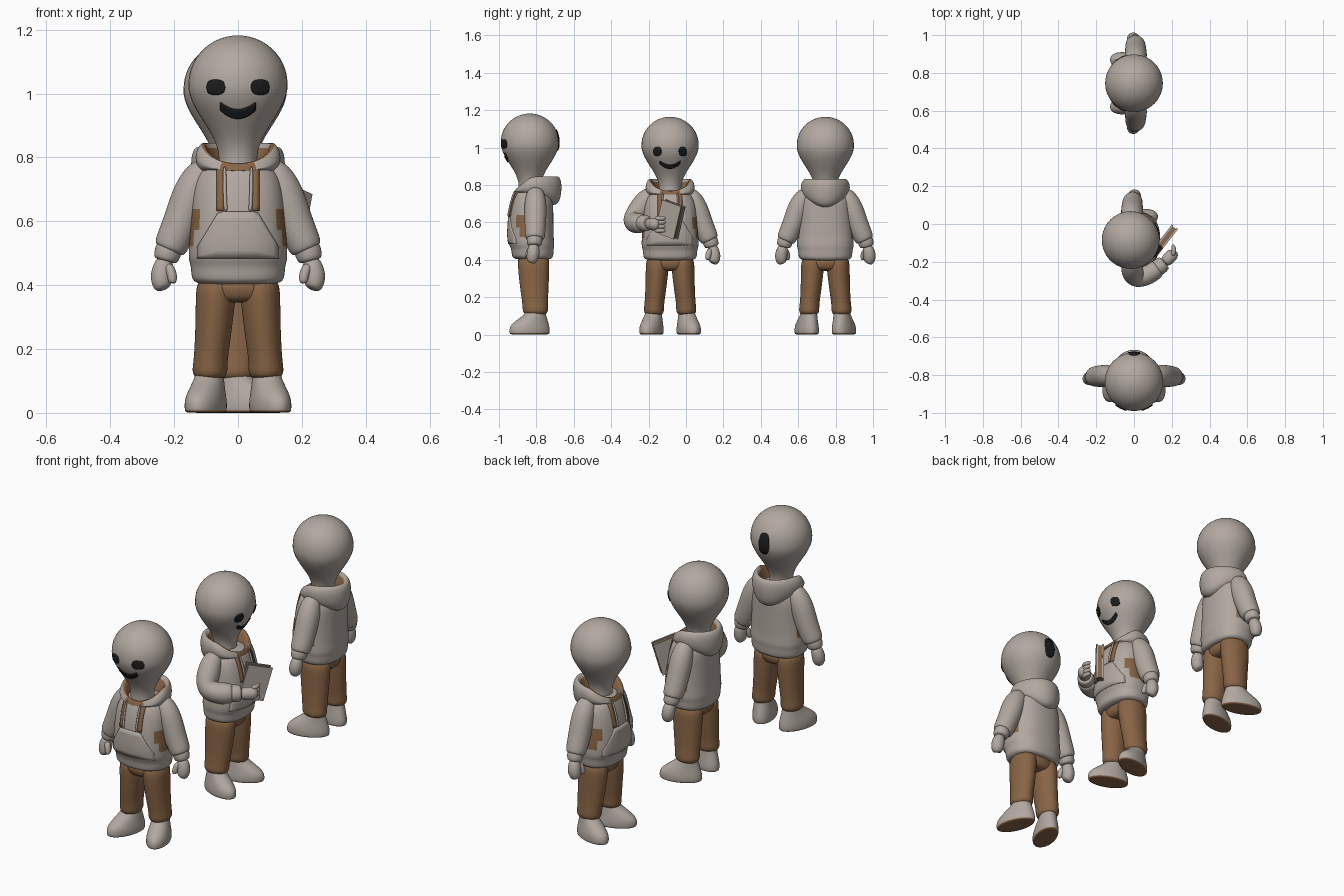
import bpy, bmesh, math
from mathutils import Matrix, Vector, Quaternion

if "Cube" in bpy.data.objects:
    bpy.data.objects.remove(bpy.data.objects["Cube"])


def material(name, rgb):
    m = bpy.data.materials.new(name)
    m.diffuse_color = (*rgb, 1)
    m.use_nodes = True
    m.node_tree.nodes["Principled BSDF"].inputs["Base Color"].default_value = m.diffuse_color
    return m


GREY = material("warm grey", (0.44, 0.39, 0.35))
BROWN = material("brown", (0.25, 0.13, 0.06))
BLACK = material("black", (0.012, 0.012, 0.012))


def skin(name, rings, mats, fig, rule=None, caps=True, sub=2):
    """Join closed rings of points into a smooth surface."""
    bm = bmesh.new()
    loops = [[bm.verts.new(p) for p in r] for r in rings]
    for a, b in zip(loops, loops[1:]):
        n = len(a)
        for i in range(n):
            bm.faces.new((a[i], a[(i + 1) % n], b[(i + 1) % n], b[i]))
    if caps:
        bm.faces.new(loops[0])
        bm.faces.new(loops[-1])
    bmesh.ops.recalc_face_normals(bm, faces=bm.faces)
    return finish(name, bm, mats, fig, rule, sub)


def finish(name, bm, mats, fig, rule=None, sub=0):
    for f in bm.faces:
        f.smooth = True
        if rule and rule(f.calc_center_median()):
            f.material_index = 1
    me = bpy.data.meshes.new(name)
    bm.to_mesh(me)
    bm.free()
    for m in mats:
        me.materials.append(m)
    ob = bpy.data.objects.new(name, me)
    bpy.context.collection.objects.link(ob)
    ob.matrix_world = fig
    if sub:
        md = ob.modifiers.new("smooth", 'SUBSURF')
        md.levels = md.render_levels = sub
    return ob


def ellipse(cx, cy, z, rx, ry, n=24, e=1.0):
    pts = []
    for i in range(n):
        a = 2 * math.pi * i / n
        c, s = math.cos(a), math.sin(a)
        pts.append(Vector((cx + rx * math.copysign(abs(c) ** e, c),
                           cy + ry * math.copysign(abs(s) ** e, s), z)))
    return pts


def tube(name, path, mats, fig, n=12):
    """Tube through (x, y, z, radius) points."""
    P = [Vector(p[:3]) for p in path]
    rings, q, prev = [], None, None
    for i, p in enumerate(P):
        t = (P[min(i + 1, len(P) - 1)] - P[max(i - 1, 0)]).normalized()
        if q is None:
            q = Vector((0, 0, 1)).rotation_difference(t)
        else:
            q = prev.rotation_difference(t) @ q
        prev = t
        rings.append([p + q @ v for v in ellipse(0, 0, 0, path[i][3], path[i][3], n)])
    return skin(name, rings, mats, fig)


def plate(name, target, x0, x1, lo, hi, mat, fig, side=-1, nx=16, nz=6):
    """Thin plate wrapped onto the front (side -1) or back of a target."""
    bm = bmesh.new()
    grid = []
    for i in range(nx + 1):
        x = x0 + (x1 - x0) * i / nx
        grid.append([bm.verts.new((x, 0.5 * side, lo(x) + (hi(x) - lo(x)) * j / nz))
                     for j in range(nz + 1)])
    for i in range(nx):
        for j in range(nz):
            bm.faces.new((grid[i][j], grid[i + 1][j], grid[i + 1][j + 1], grid[i][j + 1]))
    ob = finish(name, bm, [mat], fig)
    w = ob.modifiers.new("wrap", 'SHRINKWRAP')
    w.target, w.wrap_method, w.use_project_y = target, 'PROJECT', True
    w.use_positive_direction, w.use_negative_direction = side < 0, side > 0
    s = ob.modifiers.new("thickness", 'SOLIDIFY')
    s.thickness, s.offset = 0.0098, 0
    return ob


def oval(name, target, cx, cz, w, h, fig, side=-1):
    def half(x):
        return h * max(0.0, 1 - abs((x - cx) / w) ** 2.6) ** 0.4 + 0.0005
    plate(name, target, cx - w, cx + w, lambda x: cz - half(x), lambda x: cz + half(x),
          BLACK, fig, side)


def head_radius(z):
    if z >= 1.03:
        return 0.155 * math.sqrt(max(0.0, 1 - ((z - 1.03) / 0.152) ** 2))
    return 0.06 + 0.096 * (1 + math.cos(math.pi * min(1, (1.03 - z) / 0.235))) / 2


def make_hood(fig):
    layers = [[] for _ in range(6)]
    for i in range(28):
        a = 2 * math.pi * i / 28
        sx, cy = math.sin(a), -math.cos(a)
        b = (1 - math.cos(a)) / 2
        zt = 0.785 + 0.065 * min(1, 2.2 * b)
        drop = b ** 4
        spec = [(0.075, 0.075, 0.76), (0.100, 0.085 + 0.03 * b, zt - 0.008),
                (0.115, 0.095 + 0.04 * b, zt), (0.138, 0.105 + 0.05 * b, zt - 0.035),
                (0.130, 0.105 + 0.04 * b, 0.765 - 0.07 * drop),
                (0.100, 0.085 + 0.01 * b, 0.75 - 0.06 * drop)]
        for L, (rx, ry, z) in zip(layers, spec):
            L.append(Vector((rx * sx, ry * cy, z)))
    skin("hood", layers, [GREY, BROWN], fig, caps=False,
         rule=lambda c: math.hypot(c.x, c.y) < 0.107 and c.z > 0.764)


def make_figure(y, turn, scale, head_y, face, holding):
    fig = Matrix.Translation((0, y, 0)) @ Matrix.Rotation(turn, 4, 'Z') @ Matrix.Scale(scale, 4)

    # head and neck
    zs = [1.03 + 0.152 * math.sin(math.pi / 2 * k / 14) for k in range(14)] + [1.1815]
    zs = [0.76 + 0.27 * k / 16 for k in range(16)] + zs
    head = skin("head", [ellipse(0, head_y, z, max(head_radius(z), 0.004),
                max(head_radius(z), 0.004), 40) for z in zs], [GREY], fig, sub=0)

    # hooded top
    body_rings = [(0, .400, .110, .085), (-.005, .410, .138, .106), (-.005, .425, .147, .112),
                  (-.006, .462, .148, .114), (-.010, .478, .156, .122), (-.015, .520, .155, .123),
                  (-.015, .570, .151, .122), (-.013, .640, .147, .119), (-.006, .705, .143, .112),
                  (0, .755, .125, .102), (0, .785, .085, .080)]
    body = skin("hoodie_body", [ellipse(0, c, z, rx, ry, 28, 0.85) for c, z, rx, ry in body_rings],
                [GREY, BROWN], fig,
                rule=lambda c: 0.5 < c.z < 0.65 and abs(c.x) > 0.125 and -0.085 < c.y < 0.04)
    make_hood(fig)
    plate("front_pocket", body, -0.125, 0.125, lambda x: 0.485,
          lambda x: 0.63 if abs(x) < 0.06 else 0.63 - (abs(x) - 0.06) * 1.7, GREY, fig)
    for s in (1, -1):
        plate("drawstring", body, s * 0.045, s * 0.066, lambda x: 0.632, lambda x: 0.775,
              BROWN, fig, nx=2, nz=10)
        tube("cord", [(s * .042, -.098, .775, .006), (s * .042, -.118, .72, .006),
                      (s * .040, -.131, .66, .006), (s * .038, -.135, .63, .007)], [GREY], fig, 8)

    # trousers
    skin("hips", [ellipse(0, 0, z, rx, ry) for z, rx, ry in
                  [(.345, .05, .05), (.355, .115, .075), (.38, .13, .085), (.42, .132, .088)]],
         [BROWN], fig)
    leg = [(.066, 0, .43, .064, .085), (.070, 0, .36, .063, .085), (.077, .004, .25, .057, .077),
           (.086, .008, .165, .053, .068), (.088, .010, .135, .056, .069),
           (.088, .010, .118, .052, .065), (.088, .010, .105, .040, .050)]
    shoe = [(-.028, .000, .052, .104), (-.028, .004, .059, .113), (-.028, .030, .060, .114),
            (-.026, .052, .057, .107), (-.012, .080, .051, .085), (.003, .105, .046, .061),
            (.010, .130, .042, .050), (.010, .140, .036, .042)]
    for s in (1, -1):
        skin("trouser_leg", [ellipse(s * r[0], *r[1:]) for r in leg], [BROWN], fig)
        place = Matrix.Translation((s * 0.092, 0.005, 0)) @ Matrix.Rotation(s * 0.33, 4, 'Z')
        skin("shoe", [[place @ v for v in ellipse(0, *r, 20)] for r in shoe],
             [GREY, BROWN], fig, rule=lambda c: c.z < 0.003)

    # hanging arms
    for s in (1, -1):
        if holding and s < 0:
            continue
        tube("sleeve", [(s * .095, .01, .775, .035), (s * .115, .01, .75, .052),
                        (s * .145, .01, .69, .062), (s * .172, .01, .61, .059),
                        (s * .202, .008, .54, .056), (s * .214, .007, .515, .052),
                        (s * .217, .007, .508, .040)], [GREY], fig, 16)
        tube("cuff", [(s * .212, .007, .522, .040), (s * .217, .006, .512, .044),
                      (s * .226, .004, .482, .041), (s * .228, .004, .474, .030)], [GREY], fig, 16)
        tube("hand", [(s * .226, .003, .485, .026), (s * .235, 0, .455, .034),
                      (s * .241, -.003, .425, .036), (s * .238, -.008, .398, .031),
                      (s * .232, -.012, .386, .020)], [GREY], fig)
        tube("thumb", [(s * .222, -.015, .465, .016), (s * .208, -.026, .44, .017),
                       (s * .204, -.032, .415, .015), (s * .206, -.033, .405, .009)], [GREY], fig)

    # bent arm with a book
    if holding:
        tube("bent_sleeve", [(-.095, .01, .775, .035), (-.12, .01, .75, .052), (-.155, .01, .70, .061),
                             (-.185, .005, .65, .060), (-.200, -.015, .615, .060),
                             (-.190, -.065, .605, .058), (-.160, -.115, .605, .055),
                             (-.145, -.135, .605, .045)], [GREY], fig, 16)
        tube("bent_cuff", [(-.155, -.12, .605, .044), (-.147, -.132, .605, .047),
                           (-.125, -.16, .605, .044), (-.12, -.166, .605, .034)], [GREY], fig, 16)
        tube("holding_hand", [(-.125, -.16, .605, .030), (-.10, -.185, .60, .036),
                              (-.075, -.21, .598, .036), (-.055, -.215, .597, .022)], [GREY], fig)
        for k in range(4):
            z = 0.565 + 0.022 * k
            tube("finger", [(-.085, -.205, z, .013), (-.060, -.217, z, .014),
                            (-.035, -.212, z, .013), (-.025, -.206, z, .008)], [GREY], fig, 8)
        spot = (Matrix.Translation((0.0, -0.165, 0.625)) @ Matrix.Rotation(-0.66, 4, 'Z')
                @ Matrix.Rotation(0.28, 4, 'Y'))
        for name, off, size, mat in (("book_front", -.016, (.135, .009, .185), GREY),
                                     ("book_pages", 0, (.125, .026, .174), BROWN),
                                     ("book_back", .016, (.135, .009, .185), GREY)):
            bm = bmesh.new()
            bmesh.ops.create_cube(bm, size=1, matrix=spot @ Matrix.Translation((0, off, 0))
                                  @ Matrix.Diagonal((*size, 1)))
            ob = finish(name, bm, [mat], fig)
            ob.data.shade_flat()

    # face
    if face:
        wide, thick, ez = face
        for s in (1, -1):
            oval("eye", head, s * 0.068, ez, wide, 0.023, fig)
        mid = ez - 0.083
        plate("mouth", head, -0.055, 0.055, lambda x: mid - thick + 9 * x * x,
              lambda x: mid + thick + 9 * x * x * (1 - 60 * x * x), BLACK, fig)
    return head, fig


# three figures: facing front, right and left
first, frame = make_figure(-0.815, 0, 1.0, -0.02, (0.028, 0.014, 1.02), False)
oval("back_patch", first, 0, 1.04, 0.03, 0.055, frame, side=1)
make_figure(-0.085, math.pi / 2, 0.985, 0.018, (0.022, 0.010, 0.995), True)
make_figure(0.745, -math.pi / 2, 0.985, 0.0, None, False)
